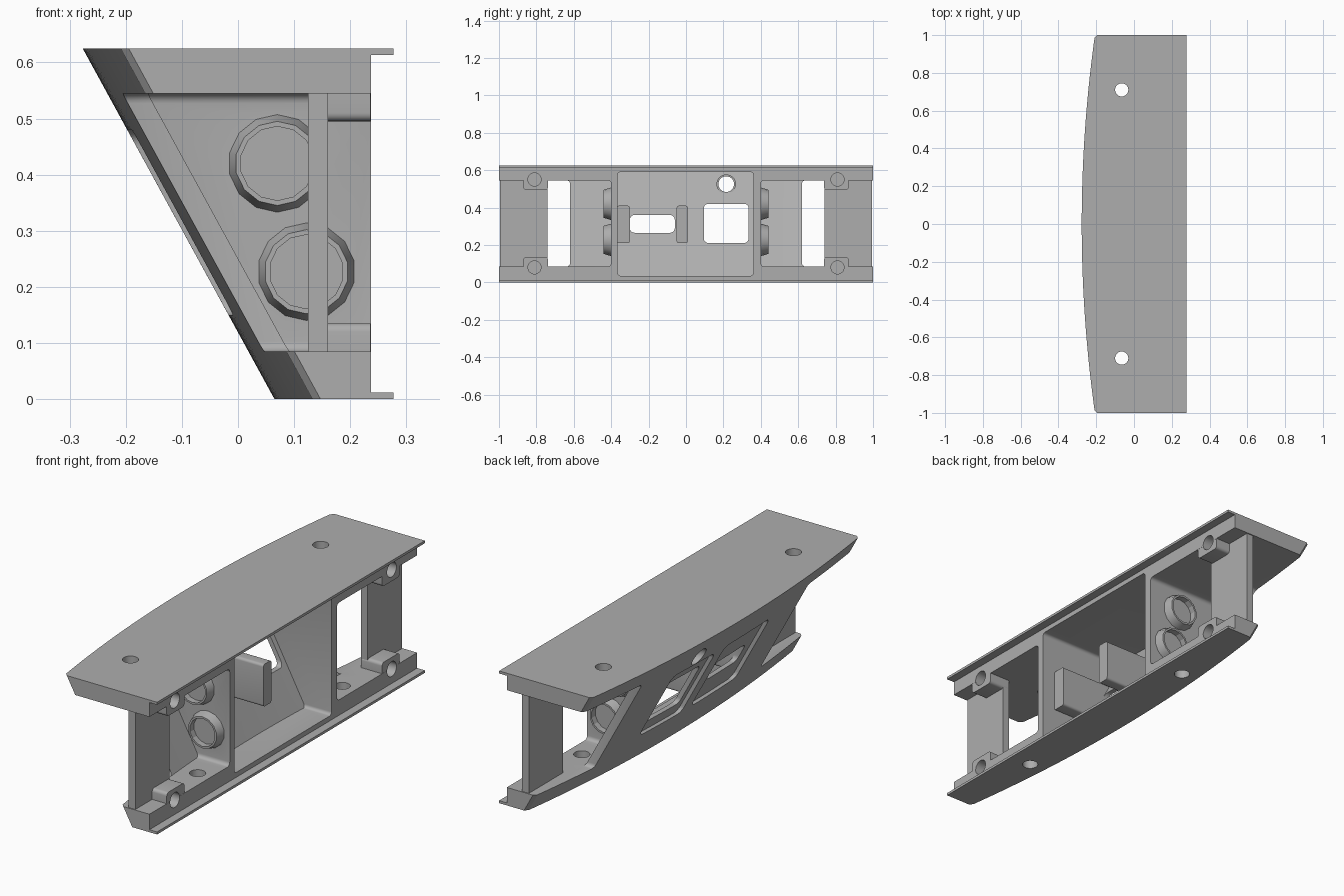
import bpy, bmesh, math
from mathutils import Matrix

cube = bpy.data.objects.get("Cube")
if cube:
    bpy.data.objects.remove(cube, do_unlink=True)

grey = bpy.data.materials.new("plain grey")
grey.use_nodes = True
tone = (0.42, 0.42, 0.42, 1)
grey.diffuse_color = tone
grey.node_tree.nodes["Principled BSDF"].inputs["Base Color"].default_value = tone

HEIGHT, BACK, LIP = 0.625, 0.237, 0.277
SKIN = 0.045


def finish(bm, name):
    bmesh.ops.recalc_face_normals(bm, faces=bm.faces)
    mesh = bpy.data.meshes.new(name)
    bm.to_mesh(mesh)
    bm.free()
    mesh.materials.append(grey)
    ob = bpy.data.objects.new(name, mesh)
    bpy.context.collection.objects.link(ob)
    return ob


def front_x(y, z):
    """Sloping front surface, bowed along its length."""
    return 0.065 - 0.547 * z + 0.07 * y * y


def loft(name, inset, back_profile, z0, z1, length=1.0):
    """Sweep a section along y, following the bowed front."""
    bm = bmesh.new()
    steps = 32
    stations = [(-length + 2 * length * i / steps, 0) for i in range(steps + 1)]
    if length == 1.0:  # softened outer corners
        stations[0], stations[-1] = (-1, 0.012), (1, 0.012)
        stations.insert(1, (-0.985, 0))
        stations.insert(-1, (0.985, 0))
    rings = []
    for y, extra in stations:
        section = [(front_x(y, z1) + inset + extra, z1),
                   (front_x(y, z0) + inset + extra, z0)] + back_profile
        rings.append([bm.verts.new((x, y, z)) for x, z in section])
    n = len(rings[0])
    for a, b in zip(rings, rings[1:]):
        for i in range(n):
            j = (i + 1) % n
            bm.faces.new((a[i], a[j], b[j], b[i]))
    bm.faces.new(rings[0])
    bm.faces.new(rings[-1])
    return finish(bm, name)


def block(name, x, y, z, radius=0.0):
    """Box with its four edges along x optionally rounded."""
    bm = bmesh.new()
    bmesh.ops.create_cube(bm, size=1)
    for v in bm.verts:
        v.co = [lo + (c + 0.5) * (hi - lo) for c, (lo, hi) in zip(v.co, (x, y, z))]
    if radius:
        edges = [e for e in bm.edges if abs(e.verts[0].co.x - e.verts[1].co.x) > 1e-4]
        bmesh.ops.bevel(bm, geom=edges, offset=radius, segments=5, affect='EDGES', profile=0.5)
    return finish(bm, name)


def rod(name, axis, centre, r1, r2, depth, sides=32):
    """Cylinder or cone centred on a point; r2 is at the + end."""
    bm = bmesh.new()
    bmesh.ops.create_cone(bm, cap_ends=True, segments=sides, radius1=r1, radius2=r2, depth=depth)
    turn = {'X': Matrix.Rotation(math.pi / 2, 4, 'Y'),
            'Y': Matrix.Rotation(-math.pi / 2, 4, 'X'),
            'Z': Matrix.Identity(4)}[axis]
    bmesh.ops.transform(bm, matrix=Matrix.Translation(centre) @ turn, verts=bm.verts)
    return finish(bm, name)


def combine(target, tool, operation):
    mod = target.modifiers.new("combine", 'BOOLEAN')
    mod.operation, mod.object, mod.solver = operation, tool, 'EXACT'
    bpy.context.view_layer.update()
    result = bpy.data.meshes.new_from_object(
        target.evaluated_get(bpy.context.evaluated_depsgraph_get()))
    target.modifiers.clear()
    target.data = result
    bpy.data.objects.remove(tool, do_unlink=True)
    return target


def cut(tool):
    combine(body, tool, 'DIFFERENCE')


def add(tool):
    combine(body, tool, 'UNION')


def span(side, a, b):
    return tuple(sorted((side * a, side * b)))


def inner_space():
    return loft("inner_space", SKIN, [(1, -0.1), (1, 0.8)], -0.1, 0.8, 1.2)


# Shell with thin lips along the open back
body = loft("bracket_body", 0, [(LIP, 0), (LIP, 0.012), (BACK, 0.012), (BACK, 0.613),
                                (LIP, 0.613), (LIP, HEIGHT)], 0, HEIGHT)

# Central bay, open at the back
bay = block("bay", (-0.5, 0.5), (-0.365, 0.36), (0.035, 0.59), 0.015)
cut(combine(bay, inner_space(), 'INTERSECT'))

# End bays, open at the back, the ends and the outer part of the front
for side in (-1, 1):
    pocket = block("pocket", (-0.5, 0.5), span(side, 0.4, 1.2), (0.085, 0.545), 0.018)
    cut(combine(pocket, inner_space(), 'INTERSECT'))
    cut(block("end_gap", (-0.6, 0.2), span(side, 0.62, 1.2), (0.085, 0.545), 0.018))

# Shallow recesses in the front around the two windows
for y in ((-0.36, -0.01), (0.06, 0.365)):
    recess = block("recess", (-0.6, 0.3), y, (0.15, 0.48), 0.03)
    floor = loft("floor", 0.02, [(1, -0.1), (1, 0.8)], -0.1, 0.8, 1.2)
    cut(combine(recess, floor, 'DIFFERENCE'))

# Holding tabs beside the small window, and a collar
for y in ((-0.37, -0.3), (-0.05, 0.01)):
    tab = block("tab", (-0.3, 0.168), y, (0.21, 0.41), 0.012)
    add(combine(tab, loft("skin_line", 0.03, [(1, -0.1), (1, 0.8)], -0.1, 0.8, 1.2), 'INTERSECT'))
collar = rod("collar", 'X', (-0.25, 0.215, 0.525), 0.052, 0.052, 0.2)
add(combine(collar, loft("skin_line", 0.03, [(1, -0.1), (1, 0.8)], -0.1, 0.8, 1.2), 'INTERSECT'))

# Windows and round hole through the front
cut(block("small_window", (-0.6, 0.15), (-0.3, -0.06), (0.265, 0.36), 0.025))
cut(block("large_window", (-0.6, 0.3), (0.095, 0.335), (0.21, 0.42), 0.025))
cut(rod("round_hole", 'X', (-0.2, 0.215, 0.525), 0.042, 0.042, 0.8))

for side in (-1, 1):
    # End posts
    add(block("post", (0.125, 0.16), span(side, 0.74, 0.995), (0.05, 0.58)))
    # Corner screw blocks with holes
    for z, zs in ((0.08, (0.03, 0.135)), (0.55, (0.495, 0.6))):
        add(block("screw_block", (0.13, BACK - 0.0005), span(side, 0.738, 0.87), zs, 0.015))
        cut(rod("screw_hole", 'X', (0.23, side * 0.81, z), 0.035, 0.035, 0.16))
    # Round sockets on the dividing walls
    for x, z in ((0.07, 0.42), (0.122, 0.227)):
        r = (0.09, 0.075) if side > 0 else (0.075, 0.09)
        add(rod("socket", 'Y', (x, side * 0.415, z), *r, 0.05, 14))
        cut(rod("socket_hollow", 'Y', (x, side * 0.435, z), 0.066, 0.066, 0.05, 14))
    # Holes in the top and bottom plates
    cut(rod("top_hole", 'Z', (-0.065, side * 0.71, 0.6), 0.035, 0.035, 0.2))
    cut(rod("bottom_hole", 'Z', (0.167, side * 0.54, 0.03), 0.035, 0.035, 0.2))

# Smooth shading with sharp edges kept
bpy.ops.object.select_all(action='DESELECT')
body.select_set(True)
bpy.context.view_layer.objects.active = body
bpy.ops.object.shade_smooth_by_angle(angle=math.radians(25))
